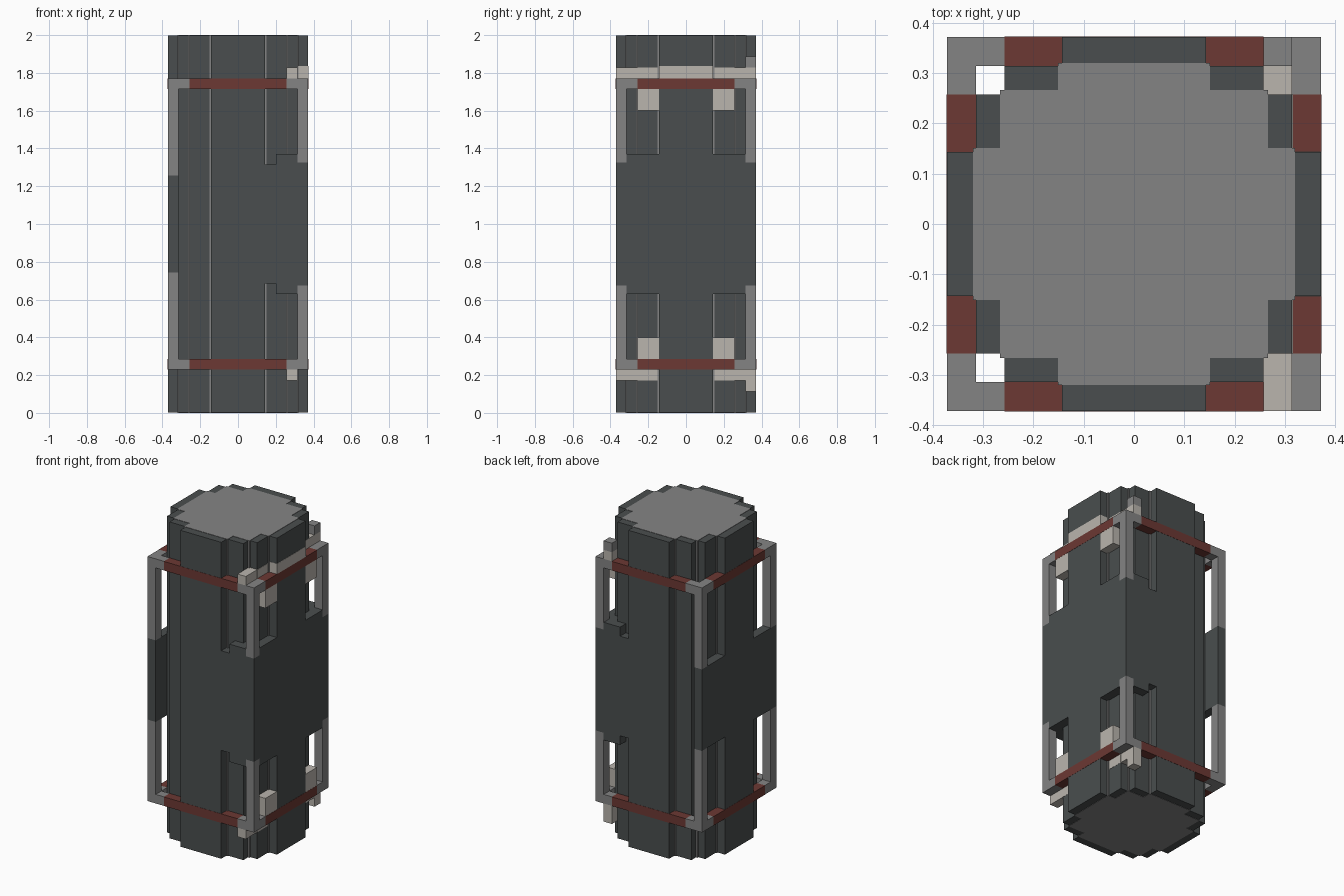
import bpy
import bmesh

cube = bpy.data.objects.get("Cube")
if cube:
    bpy.data.objects.remove(cube, do_unlink=True)

CELL = 2 / 35      # the whole model sits on a block grid
PROUD = 0.02       # tiny lift, in cells, for bands set into the body


def material(name, r, g, b):
    m = bpy.data.materials.new(name)
    m.use_nodes = True
    m.diffuse_color = (r, g, b, 1)
    m.node_tree.nodes["Principled BSDF"].inputs["Base Color"].default_value = (r, g, b, 1)
    return m


dark = material("dark slate", 0.068, 0.076, 0.077)
grey = material("mid grey", 0.231, 0.231, 0.231)
beige = material("pale beige", 0.49, 0.46, 0.42)
red = material("rust red", 0.15, 0.04, 0.033)


def finish(name, bm, mat):
    bmesh.ops.recalc_face_normals(bm, faces=bm.faces)
    mesh = bpy.data.meshes.new(name)
    bm.to_mesh(mesh)
    bm.free()
    mesh.materials.append(mat)
    obj = bpy.data.objects.new(name, mesh)
    bpy.context.collection.objects.link(obj)
    return obj


def box(name, mat, xs, ys, zs):
    """Box between limits given in cells."""
    bm = bmesh.new()
    bmesh.ops.create_cube(bm, size=1)
    for v in bm.verts:
        v.co = [(sum(r) / 2 + c * abs(r[1] - r[0])) * CELL
                for c, r in zip(v.co, (xs, ys, zs))]
    return finish(name, bm, mat)


def stepped_column(name, mat, quarter, z0, z1):
    """Upright prism from one quarter of a stepped round outline."""
    loop = list(quarter)
    loop += [(-x, y) for x, y in reversed(quarter)]
    loop += [(-x, -y) for x, y in quarter]
    loop += [(x, -y) for x, y in reversed(quarter)]
    bm = bmesh.new()
    face = bm.faces.new([bm.verts.new((x * CELL, y * CELL, z0)) for x, y in loop])
    side = bmesh.ops.extrude_face_region(bm, geom=[face])["geom"]
    for v in side:
        if isinstance(v, bmesh.types.BMVert):
            v.co.z = z1
    return finish(name, bm, mat)


# Body shell, and the grey core showing at both ends
stepped_column("body", dark, [(6.5, 2.5), (5.5, 2.5), (5.5, 4.5), (4.5, 4.5),
                              (4.5, 5.5), (2.5, 5.5), (2.5, 6.5)], 0.002, 1.998)
stepped_column("core_caps", grey, [(5.6, 2.65), (4.65, 2.65), (4.65, 4.65),
                                   (2.65, 4.65), (2.65, 5.6)], 0, 2)

# Square rings: red bars with grey corners
for ring, z in (("lower", 4), ("upper", 30)):
    zs = (z, z + 1)
    for s in (-1, 1):
        out = (s * 5.5, s * (6.5 + PROUD))
        box(f"{ring}_ring_bar_x", red, (-4.5, 4.5), out, zs)
        box(f"{ring}_ring_bar_y", red, out, (-4.5, 4.5), zs)
        for t in (-1, 1):
            box(f"{ring}_ring_corner_x", grey, (s * 4.5, s * 6.5), (t * 5.5, t * 6.5), zs)
            box(f"{ring}_ring_corner_y", grey, (s * 5.5, s * 6.5), (t * 4.5, t * 5.5), zs)

# Corner pillars, broken by the side panels
for sx, low, high in ((-1, 13, 22), (1, 11.8, 23.2)):
    for sy in (-1, 1):
        for zs in ((5, low), (high, 30)):
            box("corner_pillar", grey, (sx * 5.5, sx * 6.5), (sy * 5.5, sy * 6.5), zs)

# Flat panel on the right side
box("right_panel", dark, (-6.5, -5.5), (-6.5, 6.5), (13, 22))

for s in (-1, 1):
    # Wrap-round panels on the left corners
    box("left_corner_panel", dark, (2.5, 6.5), (s * 2.5, s * 6.5), (12, 23))
    box("left_corner_pillar_sleeve", dark, (5.5, 6.5), (s * 5.5, s * 6.5), (11.8, 23.2))
    box("left_panel_side_lip", dark, (4.5, 6.5), (s * 2.5, s * 5.5), (11, 24))
    box("left_panel_end_lip", dark, (3.5, 5.5), (s * 4.5, s * 6.5), (11, 24))

    # Beige pads next to the rings, and straps stepping round the body
    for z in (5, 28):
        box("pad", beige, (5.5, 6.5), (s * 2.5, s * 4.5), (z, z + 2))
    for z in (3, 31):
        box("strap_step", beige, (4.5, 5.5 + PROUD), (s * 2.5, s * 4.5), (z, z + 1))
        box("strap_end", beige, (4.5, 5.5), (s * 4.5, s * 6.5), (z, z + 1))

box("strap_middle", beige, (5.5, 6.5 + PROUD), (-2.5 - PROUD, 2.5 + PROUD), (31, 32.15))

# Small pegs at the back left corner
box("upper_peg", grey, (4.5, 5.5), (5.5, 6.5), (32, 33))
box("lower_peg", beige, (4.5, 5.5), (5.5, 6.5), (2, 3))
